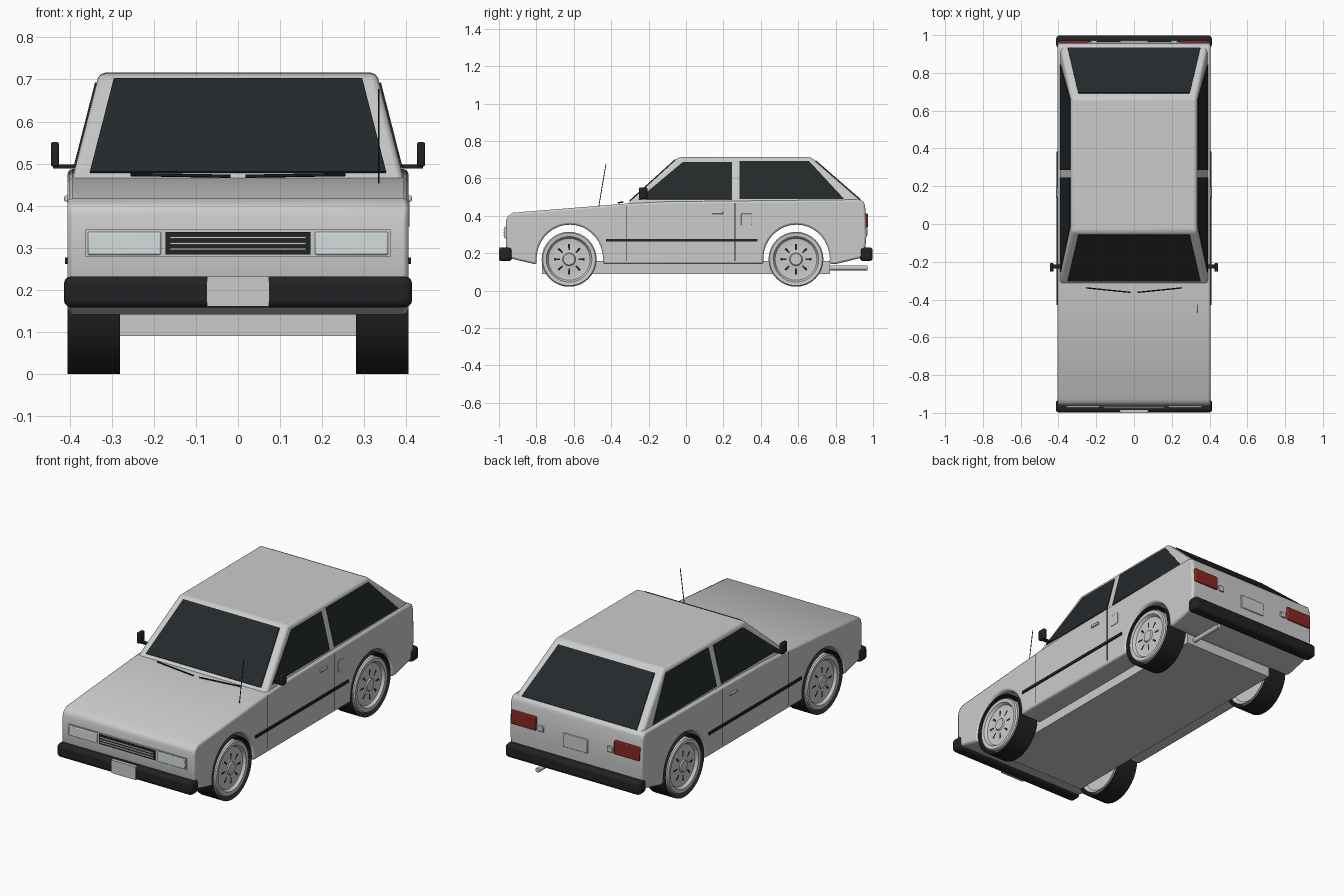
import bpy, bmesh, math
from mathutils import Vector

if "Cube" in bpy.data.objects:
    bpy.data.objects.remove(bpy.data.objects["Cube"])


def mat(name, c):
    m = bpy.data.materials.new(name)
    m.diffuse_color = (*c, 1)
    m.use_nodes = True
    m.node_tree.nodes["Principled BSDF"].inputs["Base Color"].default_value = m.diffuse_color
    return m


BLACK = mat("black_rubber", (0.015, 0.016, 0.017))
GLASS = mat("dark_glass", (0.017, 0.022, 0.024))
RED = mat("red_lens", (0.25, 0.02, 0.015))
CLEAR = mat("clear_lens", (0.66, 0.73, 0.73))


def finish(name, bm, material=None, bevel=0, segs=2, recalc=True):
    if recalc:
        bmesh.ops.recalc_face_normals(bm, faces=bm.faces)
    me = bpy.data.meshes.new(name)
    bm.to_mesh(me)
    bm.free()
    ob = bpy.data.objects.new(name, me)
    bpy.context.collection.objects.link(ob)
    if material:
        me.materials.append(material)
    if bevel:
        b = ob.modifiers.new("bevel", 'BEVEL')
        b.width, b.segments, b.limit_method = bevel, segs, 'ANGLE'
        b.angle_limit = math.radians(35)
    bpy.context.view_layer.objects.active = ob
    ob.select_set(True)
    bpy.ops.object.shade_smooth_by_angle(angle=math.radians(30))
    ob.select_set(False)
    return ob


def box(name, x, y, z, material=None, bevel=0, segs=2):
    """Box from (min, max) ranges."""
    bm = bmesh.new()
    bmesh.ops.create_cube(bm, size=1)
    for v in bm.verts:
        v.co = [(a + b) / 2 + c * (b - a) for (a, b), c in zip((x, y, z), v.co)]
    return finish(name, bm, material, bevel, segs)


def side(s, a, b):
    return tuple(sorted((s * a, s * b)))


def solid(name, pts, offset, material=None, bevel=0, segs=2):
    """Extrude a polygon by an offset vector."""
    bm = bmesh.new()
    f = bm.faces.new([bm.verts.new(p) for p in pts])
    r = bmesh.ops.extrude_face_region(bm, geom=[f], use_keep_orig=True)
    bmesh.ops.translate(bm, vec=offset,
                        verts=[v for v in r["geom"] if isinstance(v, bmesh.types.BMVert)])
    return finish(name, bm, material, bevel, segs)


def panel(name, pts, material, t=0.005):
    """Thin sheet centred on a polygon."""
    p = [Vector(q) for q in pts]
    n = (p[1] - p[0]).cross(p[2] - p[0]).normalized() * t
    return solid(name, [q - n for q in p], n * 2, material)


def rod(name, a, b, r, material=None, sides=8):
    a, b = Vector(a), Vector(b)
    bm = bmesh.new()
    bmesh.ops.create_cone(bm, cap_ends=True, segments=sides, radius1=r, radius2=r,
                          depth=(b - a).length)
    bm.transform((b - a).to_track_quat('Z', 'Y').to_matrix().to_4x4())
    bmesh.ops.translate(bm, vec=(a + b) / 2, verts=bm.verts)
    return finish(name, bm, material)


def lathe(name, profile, s, y, z, material=None, steps=32):
    """Revolve (radius, x) points round a wheel axle."""
    bm = bmesh.new()
    vs = [bm.verts.new((s * x, 0, r)) for r, x in profile]
    es = [bm.edges.new(e) for e in zip(vs, vs[1:])]
    bmesh.ops.spin(bm, geom=vs + es, cent=(0, 0, 0), axis=(1, 0, 0),
                   angle=math.tau, steps=steps)
    bmesh.ops.remove_doubles(bm, verts=bm.verts, dist=1e-4)
    bmesh.ops.translate(bm, vec=(0, y, z), verts=bm.verts)
    return finish(name, bm, material)


AXLES = {"front": -0.625, "rear": 0.588}
AZ = 0.168


def arch(y):
    return [(y + 0.178 * math.cos(a), AZ + 0.185 * math.sin(a))
            for a in (math.radians(-8 + 196 * i / 20) for i in range(21))]


# Lower body: side profile with wheel arches, extruded across the car
prof = [(-0.95, 0.175), (-0.963, 0.20), (-0.963, 0.37), (-0.955, 0.397), (-0.925, 0.417),
        (-0.31, 0.466), (-0.1, 0.476), (0.925, 0.487), (0.95, 0.478), (0.958, 0.45),
        (0.965, 0.30), (0.955, 0.18), (0.80, 0.142)]
prof += arch(AXLES["rear"] + 0.003) + arch(AXLES["front"] + 0.004) + [(-0.81, 0.142)]
solid("lower_body", [(-0.405, y, z) for y, z in prof], (0.81, 0, 0), bevel=0.012)
box("floor_pan", (-0.28, 0.28), (-0.77, 0.77), (0.09, 0.16))


# Cabin
def cab_x(z):
    return 0.395 - 0.255 * (z - 0.46)


cab = [(-0.325, 0.455), (-0.04, 0.714), (0.665, 0.716), (0.948, 0.47)]
bm = bmesh.new()
L, R = [[bm.verts.new((s * cab_x(z), y, z)) for y, z in cab] for s in (-1, 1)]
bm.faces.new(L)
bm.faces.new(R)
for i in range(4):
    j = (i + 1) % 4
    bm.faces.new((L[i], L[j], R[j], R[i]))
finish("cabin", bm, bevel=0.014, segs=3)

# Windows
panel("windshield", [(-0.352, -0.30, 0.478), (0.352, -0.30, 0.478),
                     (0.295, -0.055, 0.70), (-0.295, -0.055, 0.70)], GLASS)
panel("rear_window", [(-0.352, 0.932, 0.484), (0.352, 0.932, 0.484),
                      (0.295, 0.692, 0.693), (-0.295, 0.692, 0.693)], GLASS)
front_glass = [(-0.255, 0.488), (-0.016, 0.688), (0.245, 0.688), (0.245, 0.488)]
rear_glass = [(0.287, 0.49), (0.287, 0.692), (0.658, 0.692), (0.845, 0.49)]

for s, tag in ((-1, "left"), (1, "right")):
    for n, g in (("front", front_glass), ("rear", rear_glass)):
        panel(f"{n}_side_window_{tag}", [(s * cab_x(z), y, z) for y, z in g], GLASS, 0.004)
    # Door details
    for i, (y, top) in enumerate(((-0.32, 0.455), (0.262, 0.47))):
        box(f"door_seam_{i}_{tag}", side(s, 0.40, 0.4055), (y - 0.002, y + 0.002),
            (0.16, top), BLACK)
    box(f"side_strip_{tag}", side(s, 0.40, 0.411), (-0.428, 0.383), (0.262, 0.277), BLACK)
    box(f"door_handle_{tag}", side(s, 0.40, 0.413), (0.138, 0.198), (0.41, 0.424), bevel=0.003)
    # Mirrors
    box(f"mirror_arm_{tag}", side(s, 0.375, 0.44), (-0.235, -0.215), (0.488, 0.498), BLACK)
    box(f"mirror_{tag}", side(s, 0.425, 0.445), (-0.252, -0.207), (0.493, 0.551), BLACK, 0.005)
    # Lamps
    box(f"headlight_frame_{tag}", side(s, 0.178, 0.362), (-0.967, -0.95), (0.278, 0.343))
    box(f"headlight_{tag}", side(s, 0.183, 0.357), (-0.973, -0.95), (0.283, 0.338), CLEAR, 0.004)
    box(f"tail_light_{tag}", side(s, 0.24, 0.393), (0.94, 0.973), (0.338, 0.412), RED, 0.004)
    box(f"reverse_light_{tag}", side(s, 0.195, 0.23), (0.94, 0.972), (0.34, 0.37), None, 0.003)
    # Wiper
    rod(f"wiper_{tag}", (s * 0.018, -0.362, 0.470), (s * 0.255, -0.338, 0.474), 0.004, BLACK, 6)
    # Wheels: open tyre tread, dished rim, dark slots
    for n, y in AXLES.items():
        lathe(f"{n}_tyre_{tag}", [(0.168, 0.28), (0.168, 0.405)], s, y, AZ, BLACK)
        lathe(f"{n}_rim_{tag}", [(0, 0.30), (0.13, 0.30), (0.147, 0.285), (0.147, 0.398),
                                 (0.141, 0.405), (0.122, 0.403), (0.112, 0.388),
                                 (0.10, 0.385), (0.035, 0.395), (0.03, 0.401), (0, 0.401)],
              s, y, AZ)
        bm = bmesh.new()
        for k in range(8):
            a = k * math.tau / 8
            d, t = Vector((0, math.cos(a), math.sin(a))), Vector((0, -math.sin(a), math.cos(a)))
            c = Vector((s * 0.394, y, AZ))
            bm.faces.new([bm.verts.new(c + d * r + t * w) for r, w in
                          ((0.05, -0.004), (0.082, -0.006), (0.082, 0.006), (0.05, 0.004))])
        finish(f"{n}_rim_slots_{tag}", bm, BLACK)

# Grille
box("grille_frame", (-0.178, 0.178), (-0.967, -0.95), (0.278, 0.343))
box("grille", (-0.172, 0.172), (-0.971, -0.95), (0.284, 0.337), BLACK)
for i in range(3):
    z = 0.297 + i * 0.0135
    box(f"grille_slat_{i}", (-0.162, 0.162), (-0.976, -0.96), (z - 0.0025, z + 0.0025))

# Bumpers and plates
box("front_bumper", (-0.414, 0.414), (-0.998, -0.93), (0.158, 0.232), BLACK, 0.018, 3)
box("rear_bumper", (-0.412, 0.412), (0.93, 0.998), (0.158, 0.232), BLACK, 0.018, 3)
box("front_plate", (-0.074, 0.074), (-1.0, -0.985), (0.16, 0.232))
box("rear_plate", (-0.075, 0.075), (0.95, 0.971), (0.295, 0.37), None, 0.003)

# Fuel flap, exhaust and aerial
box("fuel_flap", (0.39, 0.4075), (0.295, 0.35), (0.35, 0.412), None, 0.002)
rod("exhaust_pipe", (0.23, 0.74, 0.122), (0.23, 0.97, 0.122), 0.013, None, 16)
rod("aerial", (0.335, -0.466, 0.452), (0.335, -0.428, 0.677), 0.002, BLACK, 6)
